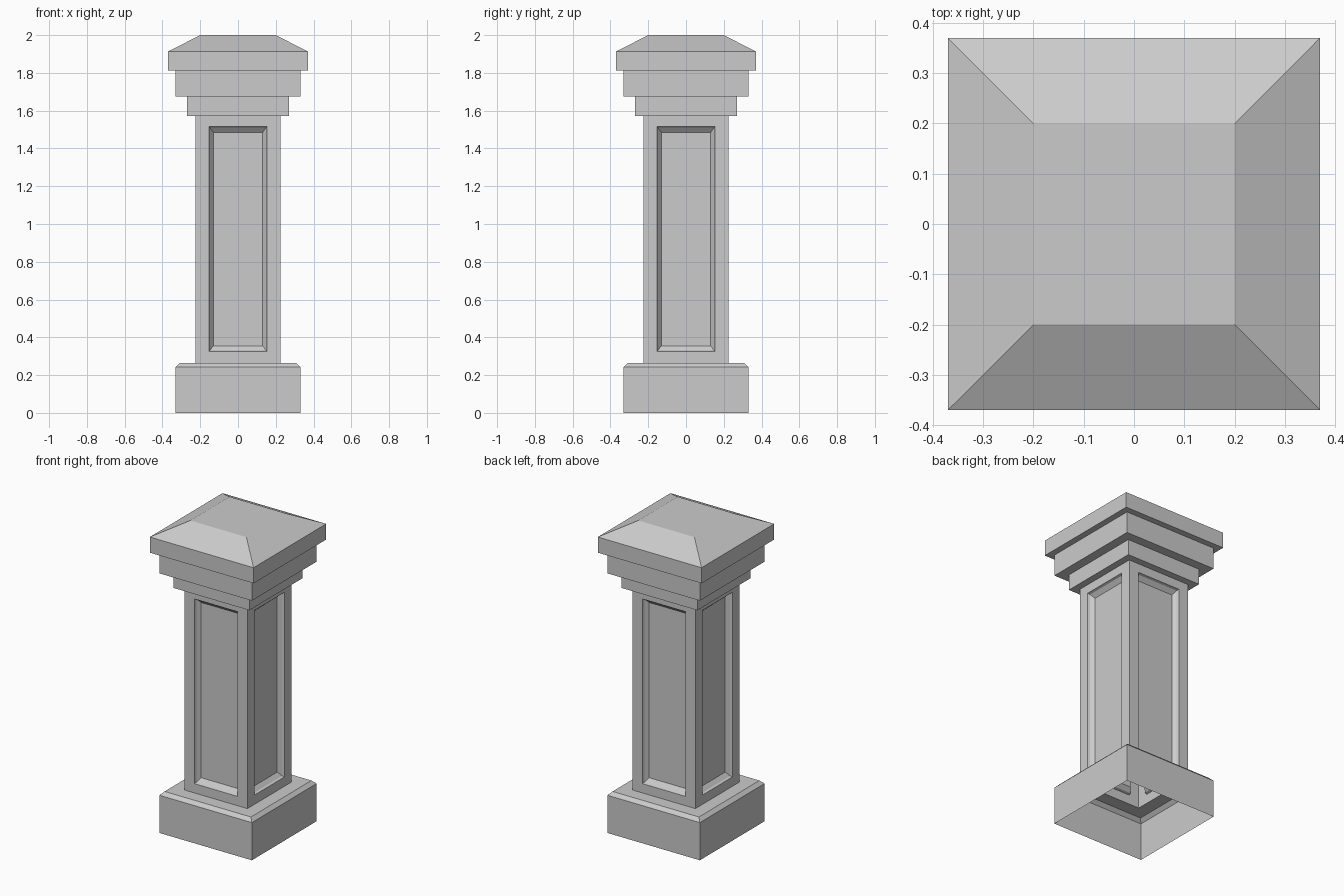
import bpy, bmesh
from math import pi
from mathutils import Matrix

if "Cube" in bpy.data.objects:
    bpy.data.objects.remove(bpy.data.objects["Cube"])

SHAFT, Z0, Z1 = 0.225, 0.265, 1.573   # shaft half width, bottom and top


def finish(bm, name):
    bmesh.ops.remove_doubles(bm, verts=bm.verts, dist=1e-5)
    mesh = bpy.data.meshes.new(name)
    bm.to_mesh(mesh)
    bm.free()
    bpy.context.collection.objects.link(bpy.data.objects.new(name, mesh))


def loft(bm, rings):
    """Bridge four-cornered rings with quads and return the last ring."""
    loops = [[bm.verts.new(p) for p in ring] for ring in rings]
    for a, b in zip(loops, loops[1:]):
        for i in range(4):
            j = (i + 1) % 4
            bm.faces.new((a[i], a[j], b[j], b[i]))
    return loops[-1]


def square_tier(name, profile, closed_top=False):
    bm = bmesh.new()
    last = loft(bm, [[(-r, -r, z), (r, -r, z), (r, r, z), (-r, r, z)]
                     for r, z in profile])
    if closed_top:
        bm.faces.new(last)
    finish(bm, name)


# Plinth: hollow underneath, chamfered upper edge
square_tier("base", [(0.33, 0), (0.33, 0.243), (0.308, Z0), (SHAFT, Z0)])

# Shaft: one recessed moulded panel on each of the four sides
bm = bmesh.new()
for k in range(4):
    side = bmesh.new()
    rings = [(SHAFT, Z0, Z1, 0), (0.154, 0.325, 1.516, 0),
             (0.149, 0.330, 1.511, 0.015), (0.131, 0.355, 1.485, 0.037)]
    last = loft(side, [[(-w, d - SHAFT, a), (w, d - SHAFT, a),
                        (w, d - SHAFT, b), (-w, d - SHAFT, b)]
                       for w, a, b, d in rings])
    side.faces.new(last)
    side.transform(Matrix.Rotation(k * pi / 2, 4, 'Z'))
    tmp = bpy.data.meshes.new("side")
    side.to_mesh(tmp)
    side.free()
    bm.from_mesh(tmp)
    bpy.data.meshes.remove(tmp)
finish(bm, "panelled_shaft")

# Capital: stepped tiers and a sloped, flat-topped roof
square_tier("stepped_cap", [(SHAFT, Z1), (0.27, Z1), (0.27, 1.674), (0.33, 1.674),
                            (0.33, 1.812), (0.37, 1.812), (0.37, 1.913), (0.2, 2.0)],
            closed_top=True)
